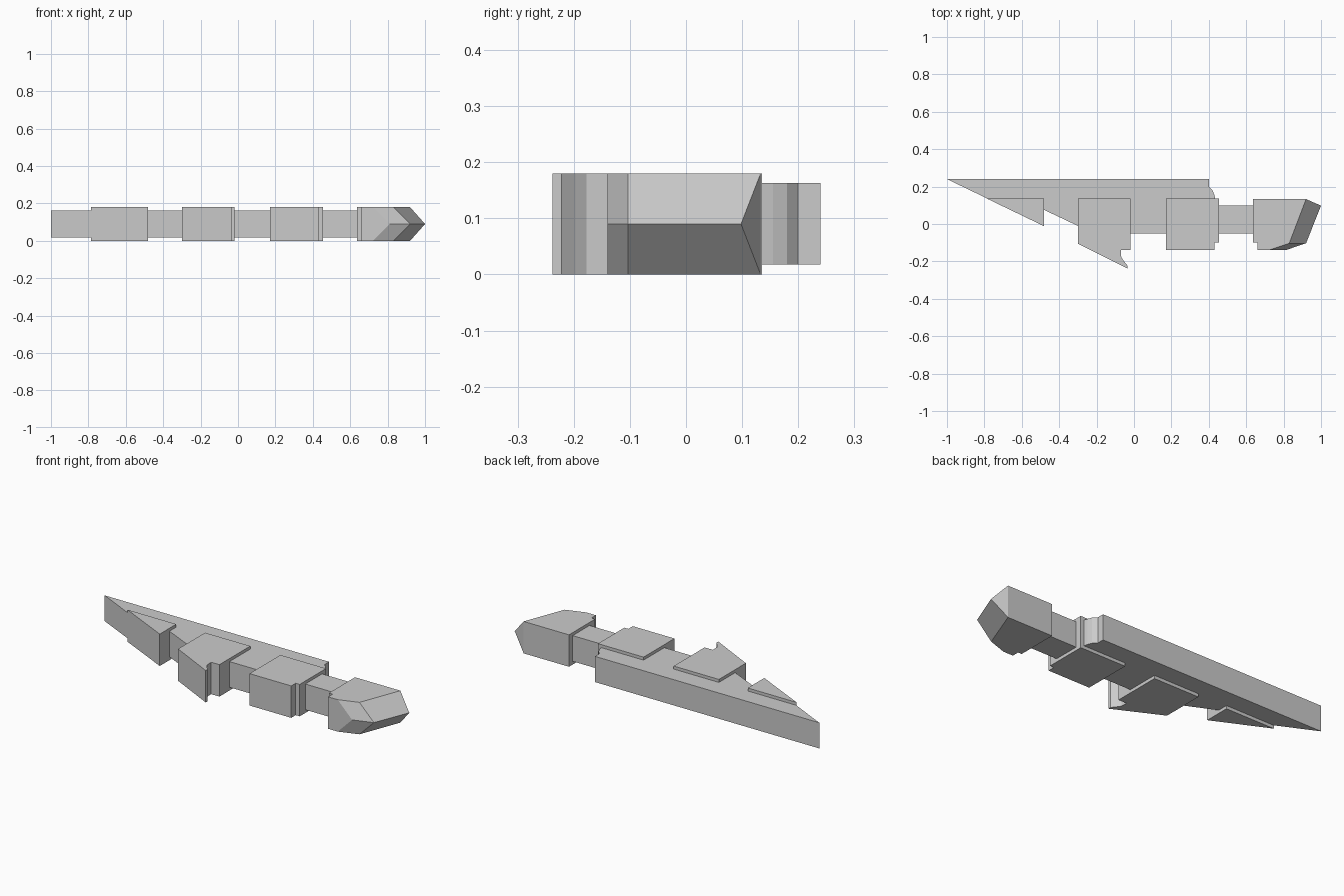
import bpy, bmesh

if "Cube" in bpy.data.objects:
    bpy.data.objects.remove(bpy.data.objects["Cube"])


def make(name, rings):
    """Loft equal-length rings of (x, y, z) points and cap both ends."""
    bm = bmesh.new()
    loops = [[bm.verts.new(p) for p in ring] for ring in rings]
    for a, b in zip(loops, loops[1:]):
        for i in range(len(a)):
            j = (i + 1) % len(a)
            bm.faces.new((a[i], a[j], b[j], b[i]))
    bm.faces.new(loops[0])
    bm.faces.new(loops[-1])
    bmesh.ops.remove_doubles(bm, verts=bm.verts, dist=0.0001)
    bmesh.ops.recalc_face_normals(bm, faces=bm.faces)
    me = bpy.data.meshes.new(name)
    bm.to_mesh(me)
    bm.free()
    ob = bpy.data.objects.new(name, me)
    bpy.context.collection.objects.link(ob)
    return ob


def slab(name, outline, z0=0.0, z1=0.18):
    """Extrude a plan outline vertically."""
    return make(name, [[(x, y, z) for x, y in outline] for z in (z0, z1)])


# Thin core running the whole length, with stepped rounded shoulder
slab("core", [(-1, 0.24), (-0.78, 0.134), (-0.605, 0.134), (-0.48, 0.075),
              (-0.3, -0.01), (-0.2, -0.05), (0.7, -0.05), (0.7, 0.10),
              (0.435, 0.10), (0.435, 0.13), (0.43, 0.155), (0.42, 0.18),
              (0.40, 0.20), (0.40, 0.24)], 0.018, 0.163)

# Thicker plates
slab("tail_wedge", [(-0.785, 0.135), (-0.48, -0.012), (-0.48, 0.135)])
slab("hooked_block", [(-0.3, 0.135), (-0.3, -0.105), (-0.035, -0.238),
                      (-0.035, -0.222), (-0.055, -0.197), (-0.068, -0.177),
                      (-0.07, -0.14), (-0.018, -0.14), (-0.018, 0.135)])
slab("middle_block", [(0.17, 0.135), (0.17, -0.14), (0.43, -0.14),
                      (0.43, -0.10), (0.455, -0.10), (0.455, 0.135)])

# End block with ridge at mid height on its outer sides
base = [(0.637, 0.133), (0.637, -0.10), (0.66, -0.10), (0.66, -0.14)]
face = base + [(0.72, -0.14), (0.83, -0.103), (0.92, 0.133)]
ridge = base + [(0.81, -0.14), (0.92, -0.103), (1.0, 0.098)]
# back face is kept flat by a separate vertex on the back edge
face.append((0.92, 0.133))
ridge.append((0.92, 0.133))
make("end_block", [[(x, y, z) for x, y in ring]
                   for ring, z in ((face, 0), (ridge, 0.09), (face, 0.18))])
